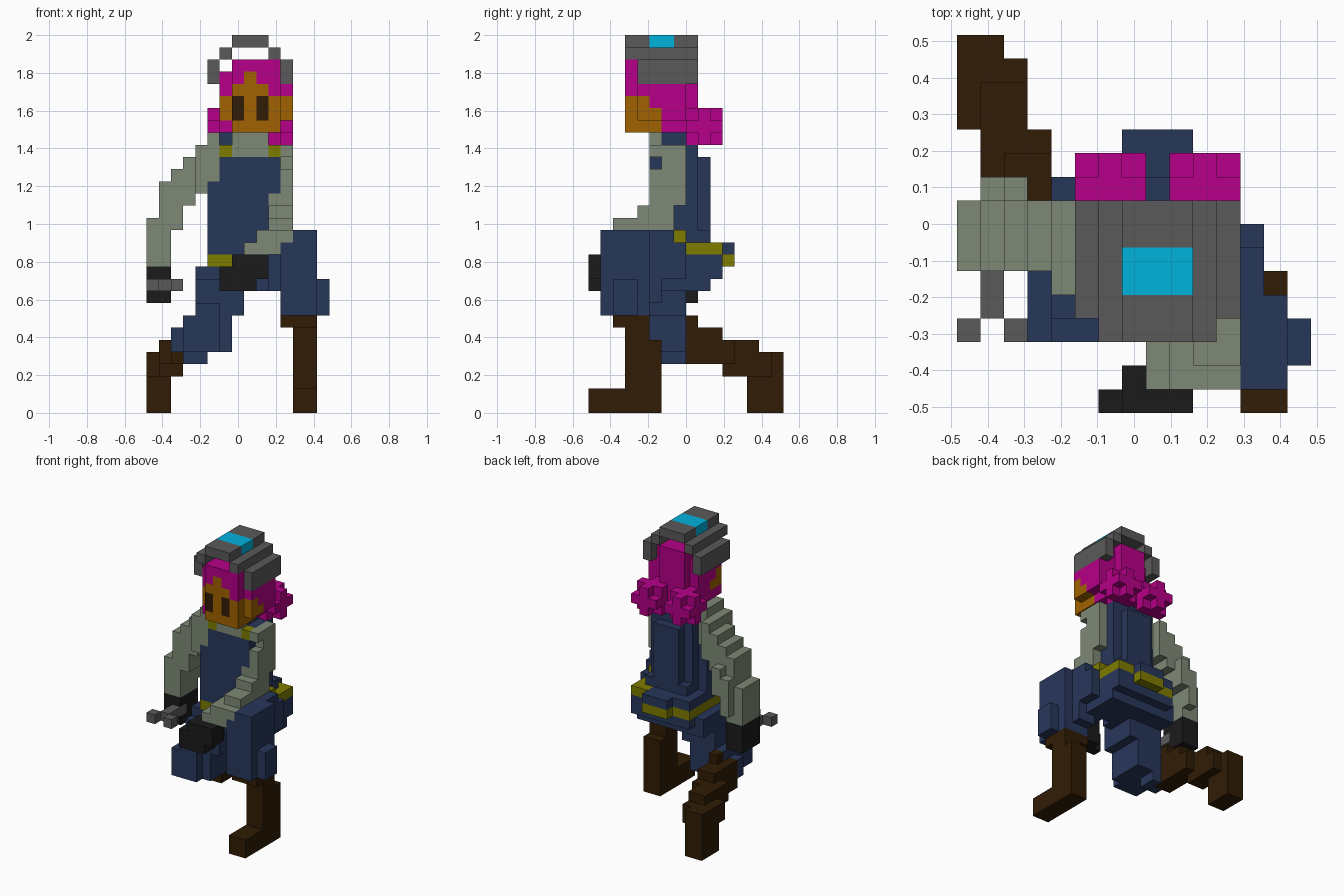
import bpy
import bmesh
from mathutils import Vector

if "Cube" in bpy.data.objects:
    bpy.data.objects.remove(bpy.data.objects["Cube"], do_unlink=True)

UNIT = 2 / 31
ORIGIN = Vector((-7.5, -8, 0))
COLOURS = {
    "navy": "27375a", "sage": "7e8976", "brown": "301c05", "black": "1b1b1b",
    "grey": "5a5a5a", "magenta": "b60088", "skin": "a06200", "mustard": "7e7c00",
    "cyan": "00b2dc",
}


def linear(hex_pair):
    c = int(hex_pair, 16) / 255
    return c / 12.92 if c < 0.04 else ((c + 0.055) / 1.055) ** 2.4


materials = {}
for name, code in COLOURS.items():
    rgba = [linear(code[i:i + 2]) for i in (0, 2, 4)] + [1]
    mat = bpy.data.materials.new(name)
    mat.use_nodes = True
    mat.diffuse_color = rgba
    bsdf = mat.node_tree.nodes["Principled BSDF"]
    bsdf.inputs["Base Color"].default_value = rgba
    bsdf.inputs["Roughness"].default_value = 0.9
    materials[name] = mat

cells = {}


def fill(part, colour, xs, ys, zs):
    """Fill a block of unit cells; later blocks replace earlier ones."""
    for x in range(*xs):
        for y in range(*ys):
            for z in range(*zs):
                cells[x, y, z] = (part, colour)


# Pelvis and torso
fill("pelvis", "navy", (5, 12), (6, 11), (11, 14))
fill("pelvis", "navy", (5, 12), (6, 10), (10, 11))
fill("pelvis", "navy", (6, 11), (8, 10), (14, 15))
fill("pelvis", "navy", (7, 10), (11, 12), (12, 14))
fill("pelvis", "navy", (4, 5), (8, 10), (10, 12))
fill("torso", "navy", (6, 11), (5, 9), (13, 22))
fill("torso", "navy", (5, 6), (5, 8), (13, 20))
fill("torso", "navy", (7, 10), (9, 10), (15, 21))
fill("neck", "navy", (6, 10), (6, 8), (22, 23))
fill("collar", "sage", (7, 10), (5, 6), (21, 23))
for x in (6, 10):
    fill("strap_buckles", "mustard", (x, x + 1), (5, 6), (21, 22))

# Right thigh, bent down towards a low knee
fill("right_thigh", "navy", (4, 9), (5, 9), (10, 12))
fill("right_thigh", "navy", (4, 8), (4, 8), (8, 11))
fill("right_thigh", "navy", (3, 7), (4, 8), (5, 8))
fill("right_thigh", "navy", (3, 6), (3, 4), (5, 8))
fill("right_thigh", "navy", (4, 6), (3, 4), (8, 9))
fill("right_thigh", "navy", (2, 3), (6, 8), (5, 7))
fill("right_thigh", "navy", (3, 5), (6, 8), (4, 5))

# Right boot, stretched out behind
fill("right_boot", "brown", (2, 4), (7, 11), (4, 7))
fill("right_boot", "brown", (3, 4), (8, 9), (7, 8))
fill("right_boot", "brown", (1, 4), (10, 12), (4, 6))
fill("right_boot", "brown", (1, 3), (11, 14), (3, 6))
fill("right_boot", "brown", (0, 3), (12, 15), (3, 5))
fill("right_boot", "brown", (0, 2), (13, 16), (0, 5))

# Left thigh, raised forward, its underside rising towards the hip
fill("left_thigh", "navy", (10, 12), (5, 9), (10, 13))
fill("left_thigh", "navy", (11, 13), (4, 6), (9, 15))
fill("left_thigh", "navy", (11, 13), (6, 8), (11, 14))
fill("left_thigh", "navy", (11, 13), (6, 7), (14, 15))
fill("left_thigh", "navy", (11, 14), (1, 5), (8, 14))
fill("left_thigh", "navy", (12, 14), (1, 5), (14, 15))
fill("left_thigh", "navy", (14, 15), (2, 4), (8, 11))

# Left boot, planted
fill("left_boot", "brown", (12, 14), (0, 6), (0, 2))
fill("left_boot", "brown", (12, 14), (3, 6), (2, 6))
fill("left_boot", "brown", (12, 14), (3, 5), (6, 8))
fill("left_boot", "brown", (11, 14), (2, 5), (7, 8))

# Belt, dipping from the left hip round to the right
fill("belt", "mustard", (10, 12), (8, 11), (13, 14))
fill("belt", "mustard", (11, 12), (7, 8), (14, 15))
fill("belt", "mustard", (7, 10), (11, 12), (12, 13))
fill("belt", "mustard", (5, 7), (5, 11), (12, 13))

# Left arm, forearm resting on the raised knee
fill("left_arm", "sage", (11, 12), (5, 8), (17, 20))
fill("left_arm", "sage", (11, 12), (5, 7), (15, 17))
fill("left_arm", "sage", (11, 12), (6, 8), (20, 22))
fill("left_arm", "sage", (11, 12), (5, 6), (21, 22))
fill("left_arm", "sage", (10, 11), (5, 7), (15, 18))
fill("left_arm", "sage", (10, 12), (4, 5), (15, 17))
fill("left_arm", "sage", (10, 12), (2, 6), (14, 16))
fill("left_arm", "sage", (9, 12), (1, 4), (14, 15))
fill("left_arm", "sage", (8, 11), (1, 4), (13, 14))
fill("left_glove", "black", (7, 10), (0, 2), (11, 13))
fill("left_glove", "black", (7, 9), (0, 2), (10, 11))
fill("left_glove", "black", (6, 7), (0, 1), (10, 12))

# Right arm, hanging outward in steps
fill("right_arm", "sage", (5, 6), (5, 8), (19, 23))
fill("right_arm", "sage", (4, 5), (5, 9), (18, 22))
fill("right_arm", "sage", (3, 4), (6, 9), (17, 21))
fill("right_arm", "sage", (2, 3), (6, 9), (15, 20))
fill("right_arm", "sage", (2, 3), (9, 10), (15, 18))
fill("right_arm", "sage", (1, 2), (6, 9), (12, 19))
fill("right_arm", "sage", (1, 2), (9, 10), (13, 17))
fill("right_arm", "sage", (0, 1), (6, 9), (12, 16))
fill("right_glove", "black", (0, 2), (6, 9), (9, 12))
fill("wrench", "grey", (1, 2), (4, 7), (10, 11))
for x in (0, 2):
    fill("wrench", "grey", (x, x + 1), (3, 4), (10, 11))

# Head: hair first, then the face over it
fill("hair", "magenta", (6, 11), (4, 8), (23, 28))
fill("hair", "magenta", (7, 10), (8, 9), (23, 29))
fill("hair", "magenta", (7, 11), (3, 4), (26, 29))
fill("hair", "magenta", (7, 11), (4, 8), (28, 29))
fill("hair", "magenta", (11, 12), (4, 8), (24, 27))
fill("face", "skin", (6, 12), (4, 6), (24, 25))
fill("face", "skin", (6, 12), (4, 5), (25, 26))
fill("face", "skin", (7, 11), (3, 4), (23, 26))
fill("face", "skin", (7, 11), (4, 6), (23, 24))
fill("face", "skin", (7, 10), (3, 4), (26, 27))
fill("face", "skin", (8, 9), (3, 4), (27, 28))
for x in (7, 9):
    fill("eyes", "brown", (x, x + 1), (3, 4), (24, 26))

# Round hair bunches: cubes without their corners
for x in (6, 10):
    for a in (-1, 0, 1):
        for b in (-1, 0, 1):
            for c in (-1, 0, 1):
                if a * b * c == 0:
                    cells[x + a, 9 + b, 23 + c] = ("hair_bunches", "magenta")

# Arched headgear with an inset panel
fill("headgear", "grey", (7, 10), (3, 9), (30, 31))
fill("headgear", "cyan", (7, 10), (5, 7), (30, 31))
for inner, outer in ((6, 5), (10, 11)):
    fill("headgear", "grey", (inner, inner + 1), (3, 9), (29, 30))
    fill("headgear", "grey", (outer, outer + 1), (4, 9), (27, 29))


# Turn the cells into one mesh per part, keeping exposed faces only
def build(part):
    bm = bmesh.new()
    mine = {c: col for c, (p, col) in cells.items() if p == part}
    used = sorted(set(mine.values()))
    for cell, colour in mine.items():
        for axis in range(3):
            for side in (0, 1):
                beside = list(cell)
                beside[axis] += 2 * side - 1
                if tuple(beside) in cells:
                    continue
                u, v = Vector((0, 0, 0)), Vector((0, 0, 0))
                u[(axis + 1) % 3] = v[(axis + 2) % 3] = 1
                base = Vector(cell)
                base[axis] += side
                loop = [base, base + u, base + u + v, base + v]
                if not side:
                    loop.reverse()
                face = bm.faces.new([bm.verts.new((p + ORIGIN) * UNIT) for p in loop])
                face.material_index = used.index(colour)
    bmesh.ops.remove_doubles(bm, verts=bm.verts[:], dist=UNIT / 100)
    mesh = bpy.data.meshes.new(part)
    bm.to_mesh(mesh)
    bm.free()
    for colour in used:
        mesh.materials.append(materials[colour])
    bpy.context.collection.objects.link(bpy.data.objects.new(part, mesh))


for part in sorted({p for p, _ in cells.values()}):
    build(part)
